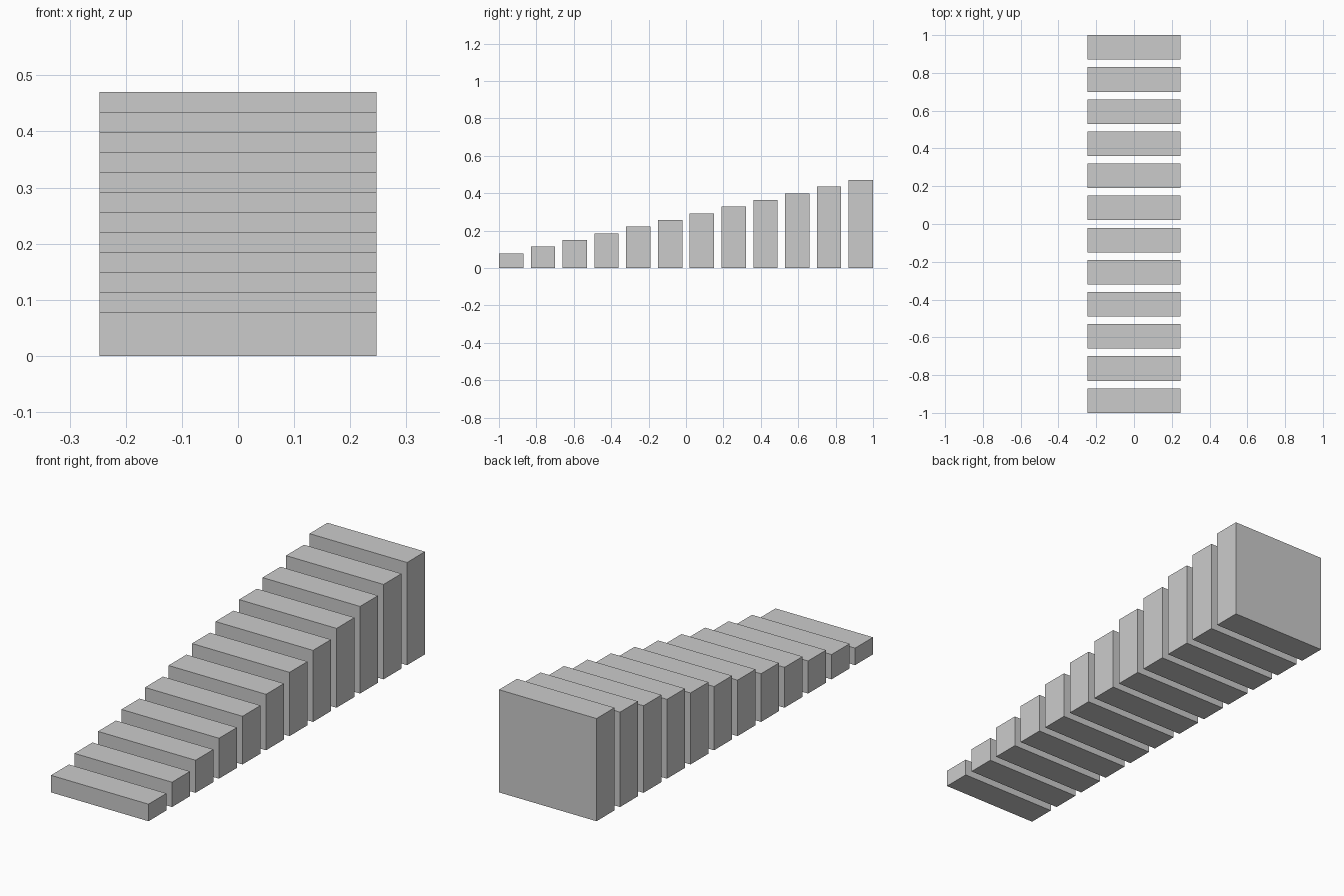
import bpy

if "Cube" in bpy.data.objects:
    bpy.data.objects.remove(bpy.data.objects["Cube"])

COUNT = 12
WIDTH, DEPTH = 0.494, 0.13
LOW, HIGH = 0.078, 0.47


def box(name, size, centre):
    bpy.ops.mesh.primitive_cube_add(size=1, location=centre)
    obj = bpy.context.object
    obj.name = name
    obj.scale = size
    bpy.ops.object.transform_apply(location=False, rotation=False, scale=True)
    return obj


# Row of separate step blocks, rising evenly from front to back
for i in range(COUNT):
    t = i / (COUNT - 1)
    height = LOW + (HIGH - LOW) * t
    y = -1 + DEPTH / 2 + (2 - DEPTH) * t
    box(f"step_{i + 1:02d}", (WIDTH, DEPTH, height), (0, y, height / 2))
